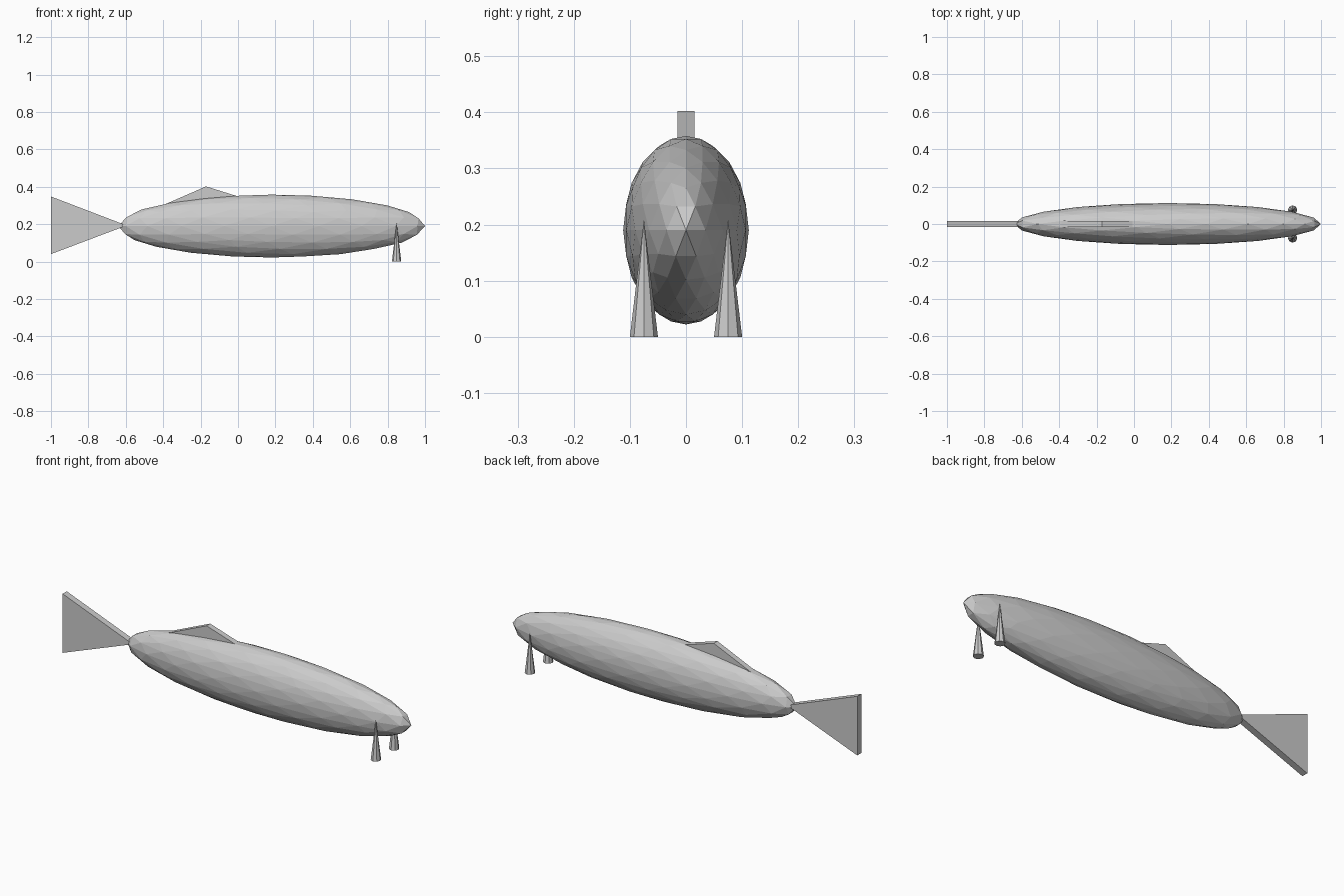
import bpy
import bmesh
from mathutils import Matrix, Vector

cube = bpy.data.objects.get("Cube")
if cube:
    bpy.data.objects.remove(cube, do_unlink=True)

# One plain grey for every part
GREY = (0.6, 0.6, 0.6, 1.0)
grey = bpy.data.materials.new("plain_grey")
grey.use_nodes = True
grey.diffuse_color = GREY
grey.node_tree.nodes["Principled BSDF"].inputs["Base Color"].default_value = GREY


def finish(name, bm):
    """Turn a bmesh into a flat-shaded object."""
    bmesh.ops.recalc_face_normals(bm, faces=bm.faces[:])
    mesh = bpy.data.meshes.new(name)
    bm.to_mesh(mesh)
    bm.free()
    mesh.materials.append(grey)
    obj = bpy.data.objects.new(name, mesh)
    bpy.context.collection.objects.link(obj)
    return obj


def plate(name, outline, half_thickness):
    """Extrude an x-z outline along y, centred on y = 0."""
    bm = bmesh.new()
    face = bm.faces.new([bm.verts.new((x, -half_thickness, z)) for x, z in outline])
    extruded = bmesh.ops.extrude_face_region(bm, geom=[face])
    verts = [v for v in extruded["geom"] if isinstance(v, bmesh.types.BMVert)]
    bmesh.ops.translate(bm, verts=verts, vec=(0, 2 * half_thickness, 0))
    return finish(name, bm)


# Long faceted body
bm = bmesh.new()
bmesh.ops.create_icosphere(bm, subdivisions=3, radius=1.0)
bmesh.ops.scale(bm, verts=bm.verts[:], vec=Vector((0.82, 0.112, 0.168)))
bmesh.ops.translate(bm, verts=bm.verts[:], vec=(0.18, 0, 0.19))
finish("body", bm)

# Tail fin and back fin
plate("tail_fin", [(-1.0, 0.04), (-0.595, 0.193), (-1.0, 0.348)], 0.017)
plate("back_fin", [(-0.405, 0.3), (0.155, 0.3), (-0.171, 0.402)], 0.015)

# Pair of pointed front legs
for side, y in (("left", 0.075), ("right", -0.075)):
    bm = bmesh.new()
    bmesh.ops.create_cone(bm, cap_ends=True, segments=8, radius1=0.025,
                          radius2=0, depth=0.21,
                          matrix=Matrix.Translation((0.848, y, 0.105)))
    bmesh.ops.remove_doubles(bm, verts=bm.verts[:], dist=0.0001)
    finish(f"front_leg_{side}", bm)
